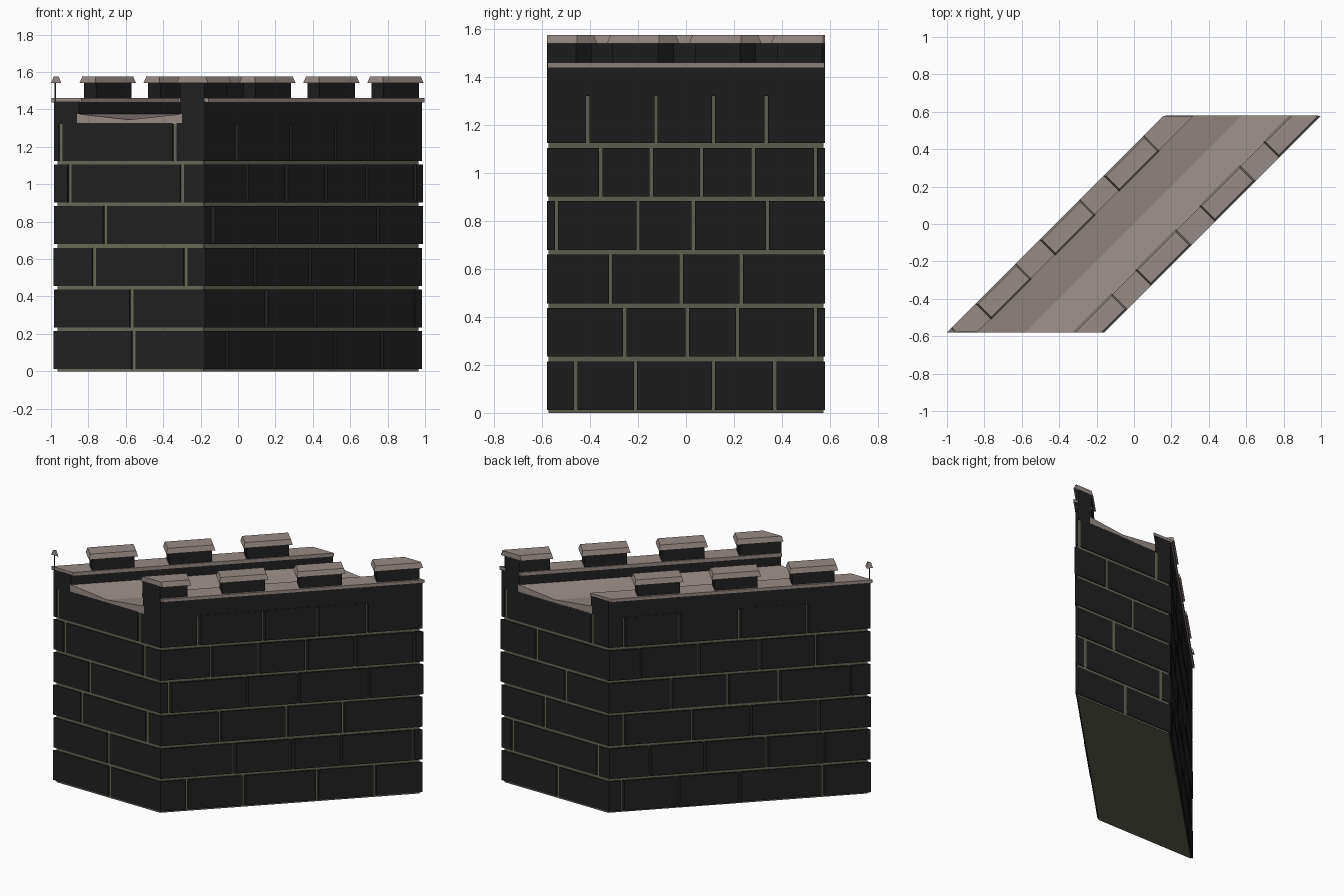
import bpy
import bmesh
import random
from math import sqrt
from mathutils import Vector

random.seed(4)
if "Cube" in bpy.data.objects:
    bpy.data.objects.remove(bpy.data.objects["Cube"], do_unlink=True)

HALF_Y = 0.58        # half depth of the slanted wall block
CORE_U = 0.39        # half width of the mortar core, measured along x
BLOCK_U = 0.403      # half width out to the stone faces
GAP = 0.009          # half of a mortar joint
ROOT2 = sqrt(2)


def make_material(name, color):
    material = bpy.data.materials.new(name)
    material.use_nodes = True
    rgba = (*color, 1)
    material.diffuse_color = rgba
    material.node_tree.nodes["Principled BSDF"].inputs["Base Color"].default_value = rgba
    return material


stone = make_material("dark stone", (0.0145, 0.0145, 0.0145))
mortar = make_material("olive mortar", (0.135, 0.135, 0.097))
trim = make_material("pale brown trim", (0.31, 0.26, 0.235))


def slanted(u, y, z):
    """Wall space: lines of constant u run along the diagonal."""
    return Vector((u + y, y, z))


def diagonal(s, t, z):
    """Square-cut space: s runs along the wall, t across it."""
    return Vector(((s + t) / ROOT2, (s - t) / ROOT2, z))


def add_box(bm, space, a, b, z, taper=0):
    """Box between two ranges and two heights, optionally narrower on top."""
    rings = []
    for height, inset in zip(z, (0, taper)):
        a0, a1 = a[0] + inset, a[1] - inset
        b0, b1 = b[0] + inset, b[1] - inset
        corners = ((a0, b0), (a1, b0), (a1, b1), (a0, b1))
        rings.append([bm.verts.new(space(p, q, height)) for p, q in corners])
    low, high = rings
    bm.faces.new(low[::-1])
    bm.faces.new(high)
    for i in range(4):
        j = (i + 1) % 4
        bm.faces.new((low[i], low[j], high[j], high[i]))


def clip_ends(bm, limit):
    """Cut everything off flush with the two end planes."""
    for side in (-1, 1):
        geom = bm.verts[:] + bm.edges[:] + bm.faces[:]
        bmesh.ops.bisect_plane(bm, geom=geom, plane_co=(0, side * limit, 0),
                               plane_no=(0, side, 0), clear_outer=True)
        bmesh.ops.holes_fill(bm, edges=[e for e in bm.edges if e.is_boundary], sides=0)


def finish(bm, name, material):
    bmesh.ops.recalc_face_normals(bm, faces=bm.faces[:])
    mesh = bpy.data.meshes.new(name)
    bm.to_mesh(mesh)
    bm.free()
    mesh.materials.append(material)
    obj = bpy.data.objects.new(name, mesh)
    bpy.context.collection.objects.link(obj)


# Mortar core
bm = bmesh.new()
add_box(bm, slanted, (-CORE_U, CORE_U), (-0.574, 0.574), (0, 1.33))
finish(bm, "mortar_core", mortar)

# Vertical joints per course, from the bottom up
right_joints = [(-0.46, -0.21, 0.115, 0.37), (-0.255, 0.005, 0.215, 0.54),
                (-0.315, -0.02, 0.23), (-0.54, -0.2, 0.03, 0.34),
                (-0.355, -0.145, 0.065, 0.28, 0.54), (-0.41, -0.125, 0.115, 0.335)]
left_joints = [(-0.37, 0, 0.275, 0.52), (-0.375, -0.12, 0.155, 0.4),
               (-0.35, -0.05, 0.21, 0.51), (-0.49, -0.175, 0.05, 0.3),
               (-0.34, -0.09, 0.18, 0.44), (-0.3, 0, 0.265, 0.51)]
front_joints = [(0.02,), (0.01,), (-0.19, 0.3), (-0.13,), (-0.32, 0.28), (-0.37, 0.24)]
back_joints = [(-0.02,), (-0.32, 0.32), (0.08,), (-0.08,), (0.14,), (-0.28, 0.37)]


def spans(joints, reach, gap):
    """Stone ranges left between the joints of one course."""
    starts = [-reach] + [j + gap for j in joints]
    ends = [j - gap for j in joints] + [reach]
    return list(zip(starts, ends))


def course_heights(row):
    base = 0.012 + row * 0.2225
    return base, base + 0.203


# Stones on the two long sides
for name, side, courses in (("right_side_stones", 1, right_joints),
                            ("left_side_stones", -1, left_joints)):
    bm = bmesh.new()
    for row, joints in enumerate(courses):
        for span in spans(joints, HALF_Y, GAP * 0.75):
            face = BLOCK_U + random.uniform(-0.002, 0.007)
            add_box(bm, slanted, sorted((side * 0.384, side * face)), span, course_heights(row))
    finish(bm, name, stone)

# Stones on the two ends
for name, side, courses in (("front_end_stones", -1, front_joints),
                            ("back_end_stones", 1, back_joints)):
    bm = bmesh.new()
    for row, joints in enumerate(courses):
        for span in spans(joints, BLOCK_U, GAP * 1.2):
            add_box(bm, slanted, span, sorted((side * 0.56, side * HALF_Y)), course_heights(row))
    finish(bm, name, stone)

# Walkway floor with a shallow valley along the middle
bm = bmesh.new()
profile = ((-0.28, 1.322), (0.28, 1.322), (0.28, 1.376), (0, 1.345), (-0.28, 1.376))
rings = [[bm.verts.new(slanted(u, y, z)) for u, z in profile] for y in (-HALF_Y, HALF_Y)]
near, far = rings
bm.faces.new(near)
bm.faces.new(far[::-1])
for i in range(len(profile)):
    j = (i + 1) % len(profile)
    bm.faces.new((near[i], near[j], far[j], far[i]))
finish(bm, "walkway_floor", trim)

# Parapets, ledges, merlons and their caps on both long sides
for label, side, first in (("right", 1, -0.653), ("left", -1, -1.385)):
    bm = bmesh.new()
    add_box(bm, slanted, sorted((side * 0.27, side * BLOCK_U)), (-HALF_Y, HALF_Y), (1.322, 1.442))
    finish(bm, label + "_parapet", stone)

    bm = bmesh.new()
    add_box(bm, slanted, sorted((side * 0.26, side * 0.42)), (-0.578, 0.578), (1.438, 1.461))
    finish(bm, label + "_ledge", trim)

    bodies, caps = bmesh.new(), bmesh.new()
    for i in range(5):
        start = first + i * 0.484
        end = start + 0.307
        # skip any merlon lying wholly past the end of the wall
        if start > 0.82 + side * 0.297:
            continue
        add_box(bodies, diagonal, (start + 0.02, end - 0.02),
                sorted((side * 0.19, side * 0.283)), (1.43, 1.545))
        add_box(caps, diagonal, (start, end),
                sorted((side * 0.178, side * 0.297)), (1.541, 1.575), 0.01)
    clip_ends(bodies, HALF_Y)
    clip_ends(caps, HALF_Y)
    finish(bodies, label + "_merlons", stone)
    finish(caps, label + "_merlon_caps", trim)
